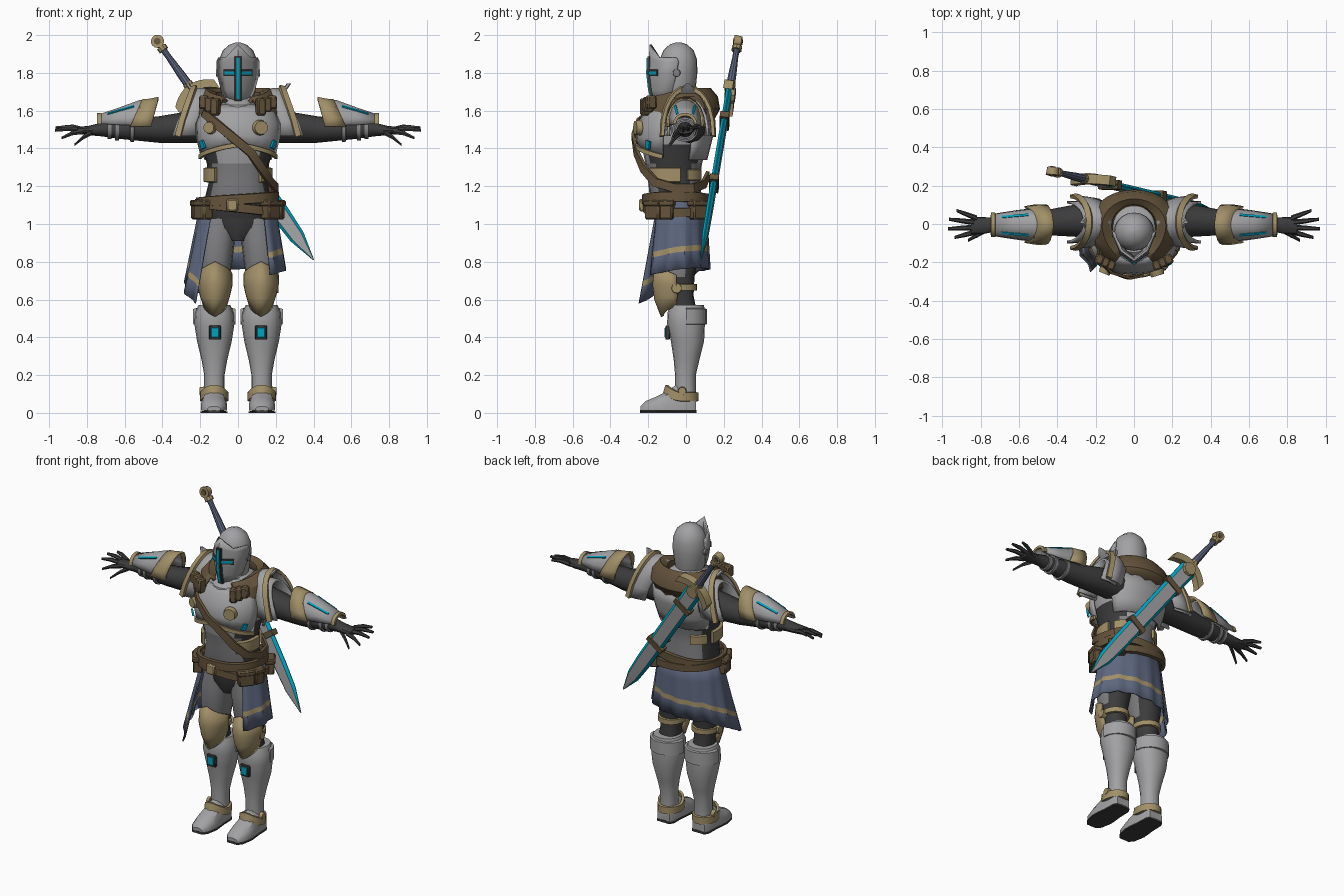
import bpy, bmesh, math
from mathutils import Vector as V, Matrix

if "Cube" in bpy.data.objects:
    bpy.data.objects.remove(bpy.data.objects["Cube"])


def material(name, col):
    m = bpy.data.materials.new(name)
    m.diffuse_color = (*col, 1)
    m.use_nodes = True
    m.node_tree.nodes["Principled BSDF"].inputs["Base Color"].default_value = m.diffuse_color
    return m


SILVER = material("silver", (.36, .36, .37))
STEEL = material("steel", (.22, .22, .23))
DARK = material("dark_suit", (.045, .045, .047))
GOLD = material("dull_gold", (.36, .28, .14))
BROWN = material("brown_leather", (.13, .088, .045))
CLOTH = material("blue_cloth", (.11, .135, .21))
CYAN = material("cyan_glow", (.0, .36, .52))


def sin(d): return math.sin(math.radians(d))
def cos(d): return math.cos(math.radians(d))


def make(name, bm, mats, rule=None, mirror=False, thick=0, bevel=0):
    bmesh.ops.recalc_face_normals(bm, faces=bm.faces)
    for f in bm.faces:
        f.smooth = True
        if rule:
            f.material_index = rule(f.calc_center_median(), f.normal)
    me = bpy.data.meshes.new(name)
    bm.to_mesh(me)
    bm.free()
    for m in mats:
        me.materials.append(m)
    me.set_sharp_from_angle(angle=math.radians(32))
    ob = bpy.data.objects.new(name, me)
    bpy.context.scene.collection.objects.link(ob)
    if thick:
        s = ob.modifiers.new("thickness", 'SOLIDIFY')
        s.thickness, s.offset = thick, 0
    if bevel:
        ob.modifiers.new("bevel", 'BEVEL').width = bevel
    if mirror:
        ob.modifiers.new("mirror", 'MIRROR')
    return ob


def loft(name, rings, mats, closed=True, loop=False, **kw):
    """Skin a list of point rings; open rings give a sheet."""
    bm = bmesh.new()
    vs = [[bm.verts.new(p) for p in r] for r in rings]
    n, m = len(vs[0]), len(vs)
    for i in range(m if loop else m - 1):
        a, b = vs[i], vs[(i + 1) % m]
        for j in range(n if closed else n - 1):
            k = (j + 1) % n
            bm.faces.new((a[j], a[k], b[k], b[j]))
    if closed and not loop:
        bm.faces.new(vs[0])
        bm.faces.new(vs[-1])
    return make(name, bm, mats if isinstance(mats, list) else [mats], **kw)


def ring(c, u, v, n=16, e=1.0):
    c, u, v = V(c), V(u), V(v)
    f = lambda t: math.copysign(abs(t) ** e, t)
    return [c + u * f(cos(360 * i / n)) + v * f(sin(360 * i / n)) for i in range(n)]


def column(rows, n=16, e=.85):
    return [ring((x, y, z), (rx, 0, 0), (0, ry, 0), n, e) for z, x, y, rx, ry in rows]


def limb(rows, n=12):
    return [ring((x, y, z), (0, ry, 0), (0, 0, rz), n) for x, y, z, ry, rz in rows]


def band(name, pn, width, thick, mat, loop=False, **kw):
    """Flat strap along (point, normal) pairs."""
    rings, m = [], len(pn)
    for i, (p, n) in enumerate(pn):
        a = pn[(i - 1) % m if loop else max(i - 1, 0)][0]
        b = pn[(i + 1) % m if loop else min(i + 1, m - 1)][0]
        p, n = V(p), V(n).normalized()
        s = (V(b) - V(a)).cross(n).normalized() * width / 2
        rings.append([p - s - n * .004, p + s - n * .004, p + s * .9 + n * thick, p - s * .9 + n * thick])
    return loft(name, rings, mat, loop=loop, **kw)


def disc(name, c, axis, r, depth, mat, n=14, **kw):
    bm = bmesh.new()
    mtx = Matrix.Translation(c) @ V(axis).to_track_quat('Z', 'Y').to_matrix().to_4x4()
    bmesh.ops.create_cone(bm, cap_ends=True, segments=n, radius1=r, radius2=r * .85, depth=depth, matrix=mtx)
    return make(name, bm, [mat], **kw)


def box(name, c, size, mat, turn=0, bevel=.008, **kw):
    bm = bmesh.new()
    mtx = Matrix.Translation(c) @ Matrix.Rotation(math.radians(turn), 4, 'Z') @ Matrix.Diagonal((*size, 1))
    bmesh.ops.create_cube(bm, size=1, matrix=mtx)
    return make(name, bm, [mat], bevel=bevel, **kw)


# Torso: height, half width, front y, back y
TORSO = [(1.03, .165, -.16, .08), (1.12, .18, -.19, .09), (1.22, .155, -.2, .07), (1.32, .165, -.215, .085),
         (1.42, .195, -.235, .11), (1.5, .21, -.24, .13), (1.58, .2, -.21, .13), (1.65, .13, -.14, .1), (1.69, .07, -.1, .04)]


def torso_pt(z, a, off=0.0):
    i = next((k for k in range(len(TORSO) - 2) if z <= TORSO[k + 1][0]), len(TORSO) - 2)
    A, B = TORSO[i], TORSO[i + 1]
    t = (z - A[0]) / (B[0] - A[0])
    w, f, b = [A[k] + (B[k] - A[k]) * t for k in (1, 2, 3)]
    g = lambda q: math.copysign(abs(q) ** .85, q)
    return V(((w + off) * g(cos(a)), (f + b) / 2 + ((b - f) / 2 + off) * g(sin(a)), z))


def on_torso(za, off): return [(torso_pt(z, a, off), (cos(a), sin(a), 0)) for z, a in za]


loft("torso", [[torso_pt(r[0], i * 18) for i in range(20)] for r in TORSO], [SILVER, DARK, STEEL],
     rule=lambda c, n: 1 if c.z < 1.12 or (abs(c.x) > .125 and c.z < 1.42) else 2 if c.z < 1.36 else 0)
loft("pelvis", column([(1.06, 0, -.04, .17, .12), (.98, 0, -.04, .15, .115), (.91, 0, -.04, .04, .09)]), DARK)
# Breast and back plates
loft("breastplate", [[torso_pt(z - d * abs(a + 90) / 70, a, .02) for a in range(-165, -14, 15)]
     for z, d in ((1.42, .06), (1.47, .02), (1.53, 0), (1.6, 0), (1.63, 0))], SILVER, closed=False, thick=.015)
loft("backplate", [[torso_pt(z, a, .015) for a in range(25, 156, 13)] for z in (1.34, 1.42, 1.5, 1.58)],
     SILVER, closed=False, thick=.015)
band("breast_trim", on_torso([(1.42 - .06 * abs(a + 90) / 70, a) for a in range(-165, -14, 15)], .03), .025, .01, GOLD)
loft("collar", [ring((0, -.06, z), (rx, 0, 0), (0, ry, 0), 16) for z, rx, ry in ((1.57, .15, .15), (1.63, .12, .14), (1.67, .085, .09))], SILVER)
band("side_plate", on_torso([(1.26, a) for a in range(-50, 11, 12)], .008), .08, .015, GOLD, mirror=True)
band("back_waist_plate", on_torso([(1.26, a) for a in range(25, 66, 10)], .008), .06, .012, GOLD, mirror=True)
band("chest_light", on_torso([(1.44, -37), (1.4, -40)], .036), .03, .008, CYAN, mirror=True)
disc("chest_medallion", (.12, -.255, 1.51), (.3, -1, 0), .042, .03, GOLD)
disc("chest_buckle", (-.15, -.245, 1.51), (-.4, -1, 0), .035, .03, GOLD)

# Belts, strap and pouches
circle = range(0, 360, 18)
band("belt_upper", on_torso([(1.13 + .015 * cos(a), a) for a in circle], .026), .055, .016, BROWN, loop=True)
band("belt_lower", on_torso([(1.085 - .025 * cos(a), a) for a in circle], .03), .05, .018, BROWN, loop=True)
band("shoulder_strap", on_torso([(1.63, -155), (1.59, -138), (1.54, -117), (1.46, -95), (1.38, -76), (1.29, -55),
     (1.22, -30), (1.19, 0), (1.19, 30), (1.21, 60), (1.26, 80)], .04), .05, .012, BROWN)
for k, (a, w) in enumerate(((-145, .1), (-40, .1), (-15, .07), (35, .09), (-170, .07))):
    p = torso_pt(1.075, a, .045)
    box("pouch_%d" % k, p, (.06, w, .1), BROWN, a)
    box("pouch_flap_%d" % k, p + V((0, 0, .035)), (.07, w + .01, .035), BROWN, a)
box("belt_buckle", (-.03, -.235, 1.1), (.06, .03, .065), GOLD)

# Cloth skirt, open at the front, with a stripe above the hem
HEM = [.73, .76, .77, .76, .75, .69, .58]
cols = []
for i in range(43):
    u = i / 42
    a, k = -48 + 276 * u, min(int(u * 6), 5)
    h = HEM[k] + (HEM[k + 1] - HEM[k]) * (u * 6 - k)
    col = []
    for z in (1.12, 1.0, h + .12, h + .09, h):
        t = (1.12 - z) / .5
        rp = .012 * t * math.sin(i * 1.5)
        grow = max(0, u - .75) * .22 * t
        col.append(((.195 + .075 * t + rp + grow) * cos(a), -.04 + (.145 + .02 * t + rp + grow) * sin(a)
                    - .05 * t * max(0, -sin(a)), z))
    cols.append(col)
skirt = loft("cloth_skirt", cols, [CLOTH, GOLD], closed=False, thick=.008)
for i, f in enumerate(skirt.data.polygons):
    f.material_index = 1 if i % 4 == 2 else 0

# Hooded cowl around the neck
rows = []
for i in range(25):
    a = -62 + 304 * i / 24
    f = max(0, -sin(a))
    w = .008 * (-1) ** i
    rows.append([(r * cos(a), -.01 + (q + .05 * f) * sin(a), z - .05 * f + w * (z < 1.6)) for r, q, z in
                 ((.2, .15, 1.555), (.225, .18, 1.61), (.21, .17, 1.67), (.165, .14, 1.71), (.125, .12, 1.69), (.11, .11, 1.63))])
loft("cowl", rows, BROWN, closed=False, thick=.02)
for s in (-1, 1):
    for k in range(3):
        box("cowl_tatter", (s * (.12 + .03 * k), -.215 + .015 * k, 1.62 + .012 * k), (.045, .05, .09 - .01 * k), BROWN, s * 20)

# Helmet
loft("neck", column([(1.58, 0, -.04, .07, .07), (1.7, 0, -.05, .065, .065)], 12), DARK)
loft("helmet_dome", column([(1.64, 0, -.04, .07, .075), (1.7, 0, -.04, .092, .09), (1.8, 0, -.04, .105, .1), (1.87, 0, -.04, .101, .099),
     (1.92, 0, -.04, .08, .08), (1.95, 0, -.04, .045, .047), (1.962, 0, -.04, .01, .01)], 20, 1), SILVER)
vis = []
for z, hw, yb, yc, dz in ((1.64, .05, -.1, -.165, 0), (1.71, .085, -.07, -.185, 0), (1.8, .109, -.05, -.195, 0),
                          (1.86, .109, -.04, -.19, .02), (1.88, .1, -.05, -.187, .07)):
    ym = yc + .35 * (yb - yc)
    vis.append([(-hw, yb, z), (-.65 * hw, ym, z), (0, yc, z + dz), (.65 * hw, ym, z), (hw, yb, z)])
loft("visor", vis, SILVER, closed=False, thick=.012)
for name, w, t, mat in (("visor_slit", .036, .009, DARK), ("visor_light", .018, .014, CYAN)):
    e = w / 2
    band(name + "_across", [((x * (.055 + e), y, 1.8), (x * .6, -1, 0)) for x, y in ((-1, -.147), (0, -.197), (1, -.147))], w, t, mat)
    band(name + "_upright", [((0, -.174, 1.67 - e), (0, -1, 0)), ((0, -.187, 1.71), (0, -1, 0)), ((0, -.197, 1.8), (0, -1, 0)),
                             ((0, -.194, 1.87 + e), (0, -1, 0))], w, t, mat)
disc("visor_hinge", (.106, -.05, 1.8), (1, 0, 0), .022, .02, STEEL, mirror=True)

# Arms and hands
loft("arm", limb([(.16, .02, 1.52, .09, .09), (.3, .018, 1.51, .085, .08), (.42, .01, 1.5, .07, .07), (.5, 0, 1.5, .07, .062),
     (.62, -.005, 1.5, .055, .05), (.73, -.005, 1.5, .036, .035), (.79, -.008, 1.495, .045, .025), (.85, -.008, 1.495, .045, .018)]), DARK, mirror=True)
for k, (b, t) in enumerate((((.82, .03, 1.5), (.925, .07, 1.515)), ((.83, .008, 1.5), (.965, .025, 1.51)), ((.83, -.018, 1.497), (.97, -.025, 1.495)),
                            ((.82, -.04, 1.49), (.935, -.07, 1.455)), ((.77, -.03, 1.485), (.865, -.085, 1.42)))):
    b, t = V(b), V(t)
    m = (b + t) / 2 + V((0, 0, .008))
    loft("finger_%d" % k, [ring(p, (0, r, 0), (0, 0, r), 6) for p, r in ((b, .015), (m, .013), (t, .008))], DARK, mirror=True)
# Forearm plate, flared cuff and straps
arc = range(0, 181, 20)
loft("forearm_plate", [[(x, -.005 - r * cos(b), zb + (zt - zb) * sin(b) ** .8) for b in arc[:-1]] + [(x, -.005 + r, zb)]
     for x, r, zb, zt in ((.46, .085, 1.52, 1.65), (.52, .083, 1.52, 1.652), (.62, .07, 1.525, 1.615), (.735, .052, 1.53, 1.575))],
     SILVER, closed=False, thick=.012, mirror=True)
loft("elbow_cuff", [[(x0 + (x1 - x0) * abs(sin(b)), -.003 - r * cos(b), 1.515 + h * abs(sin(b))) for b in arc]
     for x0, x1, r, h in ((.46, .42, .1, .155), (.51, .465, .1, .145), (.57, .505, .09, .142))], GOLD, closed=False, thick=.012, mirror=True)
band("wrist_trim", [((.735, -.005 - .052 * cos(b), 1.53 + .047 * sin(b)), (0, -cos(b), sin(b))) for b in arc], .025, .012, GOLD, mirror=True)
for s in (-1, 1):
    band("forearm_light", [((.55, -.005 + s * .05, 1.621), (0, s * .6, 1)), ((.69, -.005 + s * .038, 1.579), (0, s * .6, 1))], .014, .009, CYAN, mirror=True)
for x, r in ((.56, .064), (.64, .054), (.68, .046)):
    band("forearm_strap", [((x, -.005 + r * cos(b), 1.5 + r * .95 * sin(b)), (0, cos(b), sin(b))) for b in range(0, 360, 30)], .022, .006, STEEL, loop=True, mirror=True)

# Layered shoulder guards with rim trim
for k, name in enumerate(("shoulder_guard", "shoulder_lame")):
    q, o = 1 - .2 * k, .025 * k
    def rim(b, dx, s): return (.325 + o - .085 * sin(b) - dx, .01 - .13 * s * q * cos(b), 1.465 + .25 * q * s * max(0, sin(b)) ** .85)
    loft(name, [[rim(b, dx, s) for b in range(0, 181, 15)] for dx, s in ((.12, .92), (.06, .99), (0, 1))],
         SILVER, closed=False, thick=.014, mirror=True)
    if k == 0:
        band("shoulder_trim", [(rim(b, .008, 1.02), (.25, -cos(b), sin(b))) for b in range(0, 181, 15)], .034, .014, GOLD, mirror=True)
loft("shoulder_peak", [ring((x, .01, z), (.012, 0, 0), (0, w, 0), 6) for x, z, w in ((.225, 1.69, .06), (.25, 1.715, .04), (.27, 1.745, .008))], SILVER, mirror=True)

# Legs
loft("thigh", column([(1.03, .095, -.04, .085, .105), (.92, .108, -.04, .092, .118), (.8, .118, -.045, .088, .105), (.72, .122, -.045, .078, .09),
     (.62, .122, -.03, .064, .07), (.5, .122, -.005, .065, .07)]), [STEEL, DARK], mirror=True,
     rule=lambda c, n: 0 if c.z > .7 and c.z < .99 and c.y < 0 else 1)
loft("knee_guard", [[(.122 + rx * cos(a), y + ry * sin(a), z + pk * (1 - abs(a + 90) / 90)) for a in range(-180, 1, 15)]
     for z, rx, y, ry, pk in ((.73, .086, -.05, .105, .07), (.68, .086, -.05, .12, 0), (.62, .072, -.045, .115, -.02), (.57, .055, -.05, .075, -.06))],
     GOLD, closed=False, thick=.016, mirror=True)
band("knee_strap", [((.122 + .075 * cos(a), -.035 + .085 * sin(a), .665), (cos(a), sin(a), 0)) for a in range(0, 360, 24)], .035, .01, GOLD, loop=True, mirror=True)
disc("knee_knob", (.2, -.05, .66), (1, 0, 0), .03, .03, GOLD, mirror=True)
loft("greave", column([(.57, .125, .005, .085, .09), (.53, .125, .002, .102, .1), (.47, .125, 0, .106, .1), (.38, .125, .008, .092, .088),
     (.28, .125, .003, .068, .068), (.2, .125, -.003, .054, .055), (.1, .125, -.003, .054, .055)], 16, .9), SILVER, mirror=True)
band("calf_cuff", [((.125 + .1 * cos(a), .001 + .097 * sin(a), .51), (cos(a), sin(a), 0)) for a in range(0, 181, 18)], .09, .012, SILVER, mirror=True)
box("shin_frame", (.122, -.097, .425), (.062, .024, .075), DARK, bevel=.004, mirror=True)
box("shin_light", (.122, -.108, .425), (.042, .009, .052), CYAN, bevel=.002, mirror=True)

# Armoured boots
def shoe(rows): return [[(.127 + w * x, y, b + (h - b) * z) for x, z in ((-1, 0), (-1, .45), (-.75, .8), (-.3, 1), (.3, 1), (.75, .8), (1, .45), (1, 0))] for y, w, b, h in rows]
loft("boot", shoe([(-.24, .035, .012, .035), (-.215, .055, .012, .062), (-.16, .068, .012, .085), (-.1, .067, .012, .115), (-.05, .06, .012, .15),
     (.03, .057, .012, .14), (.052, .045, .012, .1)]), SILVER, mirror=True)
loft("boot_sole", shoe([(-.243, .035, 0, .014), (-.215, .058, 0, .014), (-.14, .071, 0, .014), (-.05, .062, 0, .014), (.03, .06, 0, .014), (.056, .045, 0, .014)]), DARK, mirror=True)
band("ankle_guard", [((.126 + .064 * cos(a), -.025 + .08 * sin(a), .085 + .04 * max(0, -sin(a)) ** 2), (cos(a), sin(a), .25 * max(0, -sin(a))))
     for a in range(0, 360, 20)], .05, .012, GOLD, loop=True, mirror=True)
disc("ankle_knob", (.192, -.02, .115), (1, 0, 0), .024, .022, GOLD, mirror=True)

# Great sword across the back: w is blade width, n faces backwards
P, TIP = V((-.425, .275, 1.965)), V((.4, .08, .81))
d = (TIP - P).normalized()
L = (TIP - P).length
n = (V((0, 1, 0)) - d * d.y).normalized()
w = d.cross(n).normalized()
disc("sword_pommel", P, n, .035, .04, GOLD)
disc("pommel_boss", P, n, .018, .05, BROWN)
loft("sword_grip", [ring(P + d * l, w * r, n * r, 10) for l, r in ((.02, .017), (.1, .016), (.22, .022), (.31, .024))], CLOTH)
for l in (.045, .285):
    loft("grip_collar", [ring(P + d * (l + t), w * .027, n * .027, 10) for t in (-.012, .012)], GOLD)
blade = []
for l, h in ((.33, .056), (.5, .054), (.8, .052), (1.12, .05), (1.28, .042), (L, .003)):
    i, t = h * .68, min(.016, h * .35)
    blade.append([P + d * l + w * a + n * b for a, b in ((h, .002), (i, t), (-i, t), (-h, .002), (-h, -.002), (-i, -t), (i, -t), (h, -.002))])
sword = loft("sword_blade", blade, [SILVER, CYAN], rule=lambda c, nn: 0 if abs((c - P).dot(w)) < .012 else 1)
guard = []
for k in range(-6, 7):
    s = k / 6
    c = P + d * (.31 + .06 * s * s) + w * .125 * s
    g = .02 + .008 * abs(s)
    guard.append([c + d * a + n * b for a, b in ((-g, -.025), (g, -.025), (g, .025), (-g, .025))])
loft("sword_guard", guard, GOLD)
disc("guard_medallion", P + d * .35 + n * .018, n, .048, .03, GOLD, n=8)
for l in (.52, .93):
    loft("scabbard_band", [[P + d * (l + t) + w * a + n * b for a, b in ((.062, -.024), (.062, .024), (-.062, .024), (-.062, -.024))]
         for t in (-.018, .018)], BROWN)
